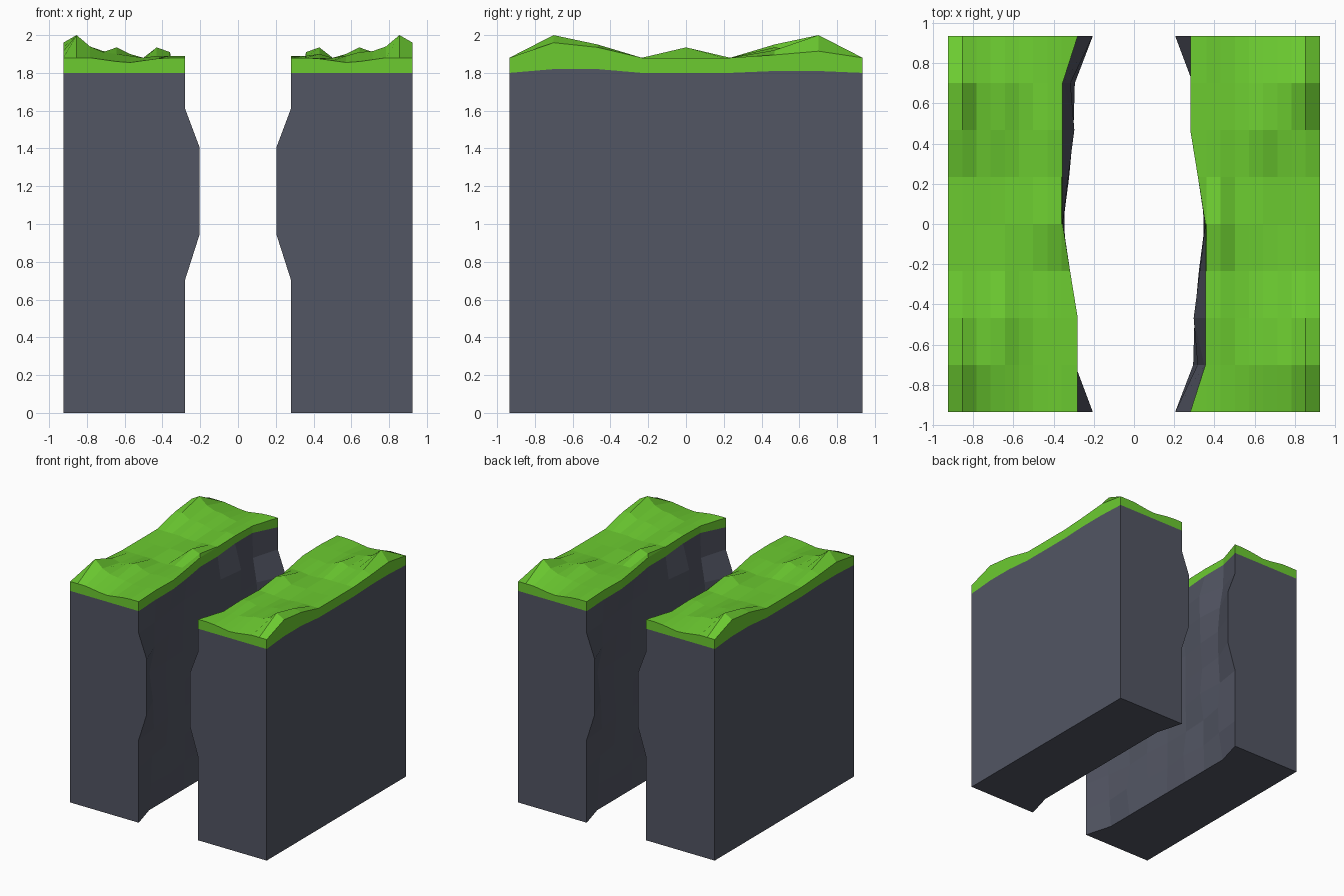
import bpy, bmesh, math, random
from mathutils import Matrix

if "Cube" in bpy.data.objects:
    bpy.data.objects.remove(bpy.data.objects["Cube"])

random.seed(4)
OUT, HALF = 0.925, 0.935
YS = [-HALF + i * HALF / 4 for i in range(9)]
XS = [0.28] + [0.36 + i * (OUT - 0.36) / 8 for i in range(9)]
ZS = [0, 0.235, 0.47, 0.705, 0.94, 1.175, 1.41, 1.61]

# gorge profile at the two ends, limits between them, and turf edges
END = [0.28, 0.28, 0.28, 0.28, 0.205, 0.205, 0.205, 0.28]
NEAR = [0, 0.29, 0.29, 0.315, 0.35, 0.33, 0.295, 0.29, 0]
LIP = [0.28, 0.355, 0.355, 0.355, 0.355, 0.318, 0.28, 0.28, 0.28]
SKIRT = [1.80, 1.82, 1.82, 1.80, 1.80, 1.80, 1.81, 1.81, 1.80]

# turf height above 1.88, in centimetres: rows along y, columns gorge to outside
TURF = [
    [0, 0, -.5, -1.5, -2.5, -2, -1, 0, 0, 0],
    [0, 0, 0, 0, 1, 3, 3.5, 6, 12, 8],
    [.5, 1, 2, 0, 0, 2, 3, 3, 7, 5.5],
    [0, 0, 0, -.5, -1, -1, 0, 0, 0, 0],
    [0, 3, 5.5, 0, 0, 0, -.5, -.5, 0, 0],
    [0, 0, 0, -1, -1, 0, 0, 0, 0, 0],
    [.5, 1, 1, 0, 2, 5.5, 3, 2, 4, 1.5],
    [1, 1, 0, 0, 1, 2, 3, 6, 12, 3.5],
    [0, 0, -.5, -1.5, -2.5, -2, -1, 0, 0, 0],
]


def material(name, rgb):
    m = bpy.data.materials.new(name)
    m.diffuse_color = (*rgb, 1)
    m.use_nodes = True
    m.node_tree.nodes["Principled BSDF"].inputs["Base Color"].default_value = m.diffuse_color
    return m


def strip(bm, a, b):
    """Quads joining two rows of vertices."""
    for i in range(len(a) - 1):
        bm.faces.new((a[i], a[i + 1], b[i + 1], b[i]))


def finish(bm, name, mat):
    """One object for the right side, and a half-turned copy for the left."""
    bmesh.ops.recalc_face_normals(bm, faces=bm.faces)
    mesh = bpy.data.meshes.new(name)
    bm.to_mesh(mesh)
    bm.free()
    mesh.materials.append(mat)
    for side, angle in (("right", 0), ("left", math.pi)):
        ob = bpy.data.objects.new(side + "_" + name, mesh)
        ob.matrix_world = Matrix.Rotation(angle, 4, 'Z')
        bpy.context.collection.objects.link(ob)


# rock block with a rough gorge wall
bm = bmesh.new()
columns = []
for j, y in enumerate(YS):
    col = []
    for k, z in enumerate(ZS):
        if j in (0, 8):
            x = END[k]
        elif k == 0:
            x = 0.345
        else:
            x = random.uniform(NEAR[j], 0.355)
        col.append(bm.verts.new((x, y, z)))
    col.append(bm.verts.new((LIP[j], y, SKIRT[j])))
    columns.append(col)
for a, b in zip(columns, columns[1:]):
    strip(bm, a, b)
top = [bm.verts.new((OUT, y, z)) for y, z in zip(YS, SKIRT)]
foot = [bm.verts.new((OUT, y, 0)) for y in (YS[0], YS[-1])]
bm.faces.new([foot[0], foot[1]] + top[::-1])
bm.faces.new(columns[0] + [top[0], foot[0]])
bm.faces.new(columns[-1] + [top[-1], foot[1]])
bm.faces.new([c[0] for c in columns] + foot[::-1])
strip(bm, [c[-1] for c in columns], top)
finish(bm, "rock_cliff", material("rock", (0.085, 0.092, 0.125)))

# turf cap with bumpy top and a skirt all round
bm = bmesh.new()
rows, hems = [], []
for j, y in enumerate(YS):
    xs = [LIP[j]] + XS[1:]
    rows.append([bm.verts.new((x, y, 1.88 + h / 100)) for x, h in zip(xs, TURF[j])])
    hems.append([bm.verts.new((x, y, SKIRT[j])) for x in (xs if j in (0, 8) else (xs[0], xs[-1]))])
for a, b in zip(rows, rows[1:]):
    strip(bm, a, b)
for i in (0, -1):
    strip(bm, [r[i] for r in rows], [h[i] for h in hems])
    strip(bm, rows[i], hems[i])
finish(bm, "grass_cap", material("grass", (0.15, 0.6, 0.03)))
